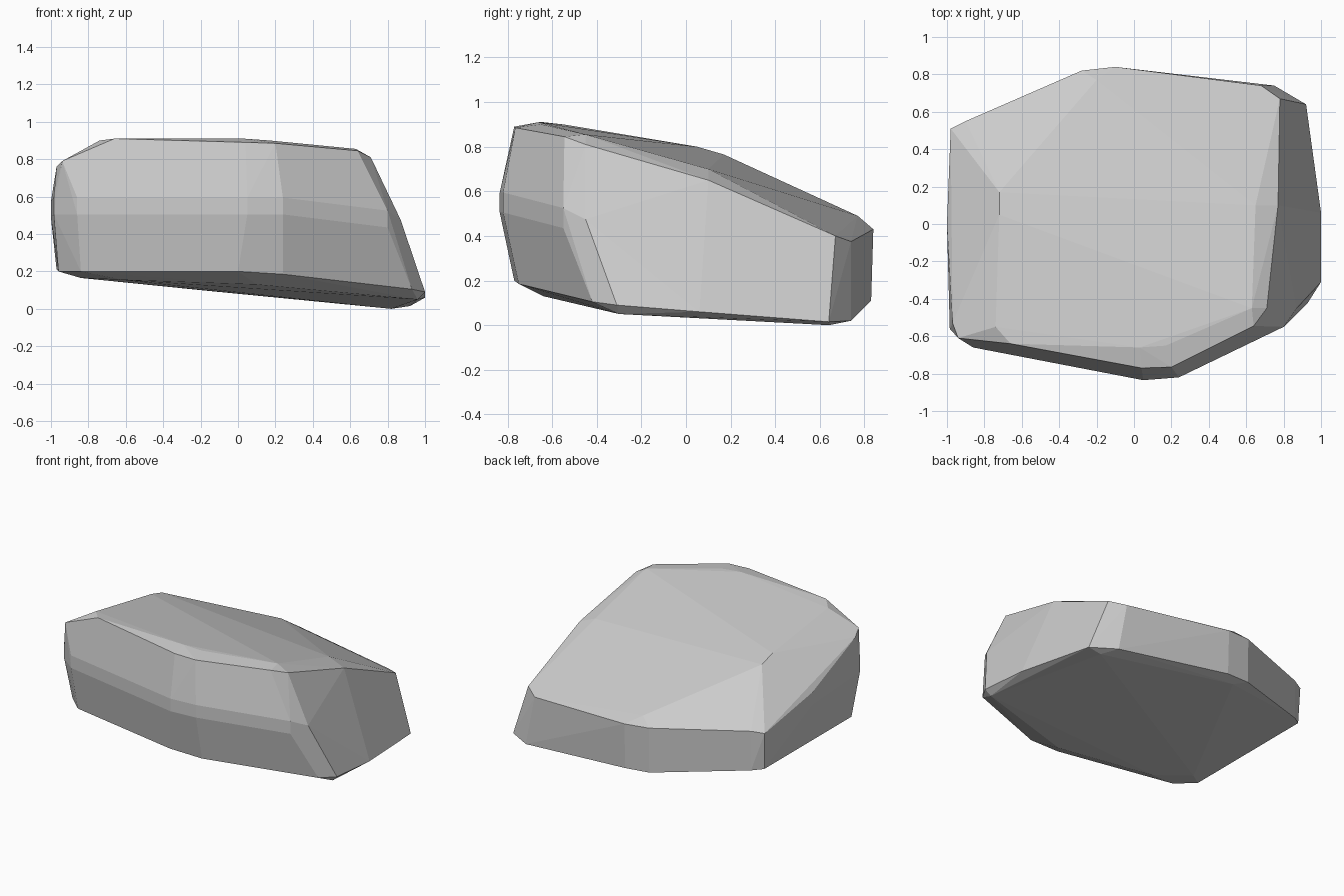
import bpy, bmesh, math

# Cross-section rings of the boulder, from the top plateau down to the base
plateau = [(-.74, -.55, .90), (-.66, -.64, .91), (.03, -.66, .91), (.17, -.65, .90),
           (.63, -.45, .855), (.65, .10, .70), (-.72, .05, .80), (-.72, .17, .765),
           (-.2, .77, .49)]
rim = [(-.94, -.61, .79), (.04, -.77, .89), (.20, -.765, .885), (.64, -.545, .845),
       (.71, -.45, .81), (.77, .10, .65), (.78, .67, .40), (.68, .74, .375),
       (-.10, .84, .43), (-.28, .82, .44), (-.90, .55, .48), (-.98, .51, .47),
       (-.97, -.53, .76)]
waist = [(.05, -.835, .55), (.24, -.82, .55), (.80, -.55, .48), (.87, -.45, .43),
         (-1, 0, .53), (-.985, -.56, .55), (-.86, -.66, .55)]
skirt = [(-.96, -.50, .20), (-.84, -.61, .20), (0, -.77, .20), (.24, -.75, .185),
         (.93, -.42, .105), (1, -.31, .09), (1, .06, .06), (.92, .64, .015),
         (.75, .74, .02), (-.10, .83, .11), (-.28, .815, .12), (-.90, .55, .20),
         (-.97, .50, .21)]
base = [(-.84, -.40, .165), (-.62, -.55, .155), (.1, -.64, .13),
        (.96, -.30, .05), (.82, .64, 0), (-.20, .76, .10)]

# The waist is a narrow flat band: two copies slightly above and below
band = [(x, y, z + dz) for x, y, z in waist for dz in (-.045, .045)]

# Wrap the rings in one faceted hull
bm = bmesh.new()
for p in plateau + rim + band + skirt + base:
    bm.verts.new(p)
hull = bmesh.ops.convex_hull(bm, input=bm.verts)
loose = [v for v in bm.verts if not v.link_faces]
bmesh.ops.delete(bm, geom=loose, context='VERTS')

# Merge nearly flat triangles into clean facets
bmesh.ops.dissolve_limit(bm, angle_limit=math.radians(2), verts=bm.verts, edges=bm.edges)
bmesh.ops.recalc_face_normals(bm, faces=bm.faces)

mesh = bpy.data.meshes.new("boulder")
bm.to_mesh(mesh)
bm.free()
boulder = bpy.data.objects.new("boulder", mesh)
bpy.context.collection.objects.link(boulder)
